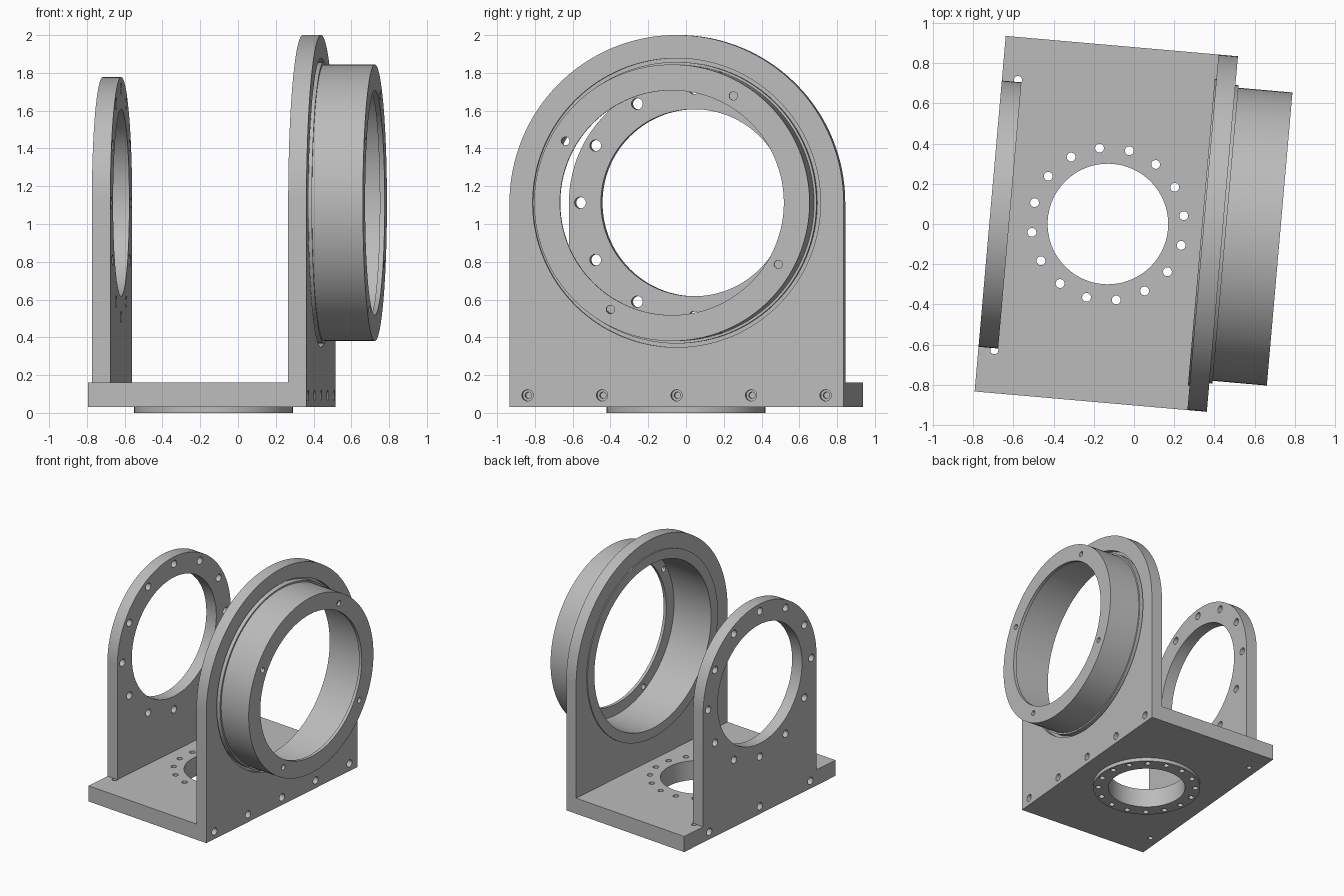
import bpy, bmesh
from math import sin, cos, pi, radians
from mathutils import Matrix, Vector

cube = bpy.data.objects.get("Cube")
if cube:
    bpy.data.objects.remove(cube)

# The whole bracket is turned a little about z
PLACE = Matrix.Translation((-0.13, 0, 0)) @ Matrix.Rotation(radians(-5), 4, 'Z')
TO_X = Matrix.Rotation(pi / 2, 4, 'Y')
AXIS_Z = 1.1125        # height of the large bores
FLOOR, DECK = 0.03, 0.16
OUT, RIGHT_IN = 0.572, 0.475
LEFT_OUT, LEFT_IN = -0.588, -0.49

grey = bpy.data.materials.new("machined_grey")
grey.use_nodes = True
COLOUR = (0.5, 0.5, 0.5, 1)
grey.diffuse_color = COLOUR
grey.node_tree.nodes["Principled BSDF"].inputs["Base Color"].default_value = COLOUR


def finish(bm, name):
    bmesh.ops.recalc_face_normals(bm, faces=bm.faces)
    mesh = bpy.data.meshes.new(name)
    bm.to_mesh(mesh)
    bm.free()
    mesh.materials.append(grey)
    obj = bpy.data.objects.new(name, mesh)
    bpy.context.collection.objects.link(obj)
    return obj


def extrude_outline(name, points, direction):
    bm = bmesh.new()
    face = bm.faces.new([bm.verts.new(p) for p in points])
    ext = bmesh.ops.extrude_face_region(bm, geom=[face])
    moved = [g for g in ext["geom"] if isinstance(g, bmesh.types.BMVert)]
    bmesh.ops.translate(bm, verts=moved, vec=direction)
    return finish(bm, name)


def arch_plate(name, x0, x1, half, bottom):
    """Upright plate with a round top, centred on the bore axis."""
    arc = [(x0, half * cos(i * pi / 64), AXIS_Z + half * sin(i * pi / 64)) for i in range(65)]
    return extrude_outline(name, arc + [(x0, -half, bottom), (x0, half, bottom)], (x1 - x0, 0, 0))


def revolve(name, profile, centre):
    """Closed (offset, radius) profile turned about a line parallel to x."""
    bm = bmesh.new()
    n = 128
    rings = [[bm.verts.new((x, r * cos(2 * pi * i / n), centre + r * sin(2 * pi * i / n)))
              for i in range(n)] for x, r in profile]
    for k, ring in enumerate(rings):
        nxt = rings[(k + 1) % len(rings)]
        for i in range(n):
            j = (i + 1) % n
            bm.faces.new((ring[i], ring[j], nxt[j], nxt[i]))
    return finish(bm, name)


def drill(target, centres, radius, depth, along_x=True, segments=24):
    """Cut a set of round holes, each centred on its middle point."""
    bm = bmesh.new()
    for c in centres:
        m = Matrix.Translation(c) @ (TO_X if along_x else Matrix())
        bmesh.ops.create_cone(bm, cap_ends=True, segments=segments, radius1=radius,
                              radius2=radius, depth=depth, matrix=m)
    cutter = finish(bm, "cutter")
    cutter.hide_render = True
    mod = target.modifiers.new("holes", 'BOOLEAN')
    mod.operation, mod.solver, mod.object = 'DIFFERENCE', 'EXACT', cutter
    bpy.context.view_layer.update()
    graph = bpy.context.evaluated_depsgraph_get()
    mesh = bpy.data.meshes.new_from_object(target.evaluated_get(graph))
    target.modifiers.clear()
    target.data = mesh
    bpy.data.objects.remove(cutter)


def ring_points(x, radius, count, start):
    return [Vector((x, radius * cos(a), AXIS_Z + radius * sin(a)))
            for a in (radians(start) + 2 * pi * i / count for i in range(count))]


# Base plate with round opening, bolt circle and corner relief holes
base = extrude_outline("base_plate", [(LEFT_OUT, -0.888, FLOOR), (RIGHT_IN, -0.888, FLOOR),
                                      (RIGHT_IN, 0.888, FLOOR), (LEFT_OUT, 0.888, FLOOR)],
                       (0, 0, DECK - FLOOR))
# Locating boss under the base
boss = extrude_outline("base_boss", [(0.42 * cos(i * pi / 48), 0.42 * sin(i * pi / 48), 0)
                                     for i in range(96)], (0, 0, FLOOR))
bolt_circle = [(0.38 * cos((i + 0.5) * pi / 8), 0.38 * sin((i + 0.5) * pi / 8), 0.08)
               for i in range(16)]
for part in (base, boss):
    drill(part, [(0, 0, 0.08)], 0.3, 0.5, False, 96)
    drill(part, bolt_circle, 0.022, 0.5, False)
drill(base, [(-0.508, s * 0.675, 0.08) for s in (-1, 1)], 0.02, 0.5, False)
edge_left = [(LEFT_OUT, y, 0.093) for y in (-0.593, 0, 0.593)]
drill(base, edge_left, 0.03, 0.12)
drill(base, edge_left, 0.017, 0.3)

# Left plate with bore and twelve bolt holes
left_plate = arch_plate("left_plate", LEFT_OUT, LEFT_IN, 0.665, DECK)
drill(left_plate, [(LEFT_IN, 0, AXIS_Z)], 0.495, 0.5, True, 128)
drill(left_plate, ring_points(LEFT_IN, 0.605, 12, 0), 0.03, 0.5)

# Right plate with bearing seat and counterbored screw holes
right_plate = arch_plate("right_plate", RIGHT_IN, OUT, 0.888, FLOOR)
drill(right_plate, [(OUT, 0, AXIS_Z)], 0.795, 0.5, True, 128)
edge_right = [(OUT, i * 0.396, 0.093) for i in range(-2, 3)]
drill(right_plate, edge_right, 0.03, 0.1)
drill(right_plate, edge_right, 0.017, 0.5)

# Bearing ring, with a groove between it and the sleeve
bearing = revolve("bearing_ring", [(RIGHT_IN, 0.765), (RIGHT_IN, 0.795),
                                   (OUT, 0.795), (OUT, 0.765)], AXIS_Z)

# Sleeve with retaining shoulder, wide bore and thin end lip
sleeve = revolve("sleeve", [(0.467, 0.685), (0.467, 0.765), (0.54, 0.765), (0.54, 0.745),
                            (0.588, 0.745), (0.588, 0.732), (0.858, 0.732), (0.858, 0.595),
                            (0.832, 0.595), (0.832, 0.685)], AXIS_Z)
drill(sleeve, ring_points(0.858, 0.653, 4, 60), 0.022, 0.2)

# Place every part and shade the round walls smoothly
bpy.ops.object.select_all(action='DESELECT')
for part in (base, boss, left_plate, right_plate, bearing, sleeve):
    part.matrix_world = PLACE
    part.select_set(True)
    bpy.context.view_layer.objects.active = part
bpy.ops.object.shade_smooth_by_angle(angle=radians(30))
